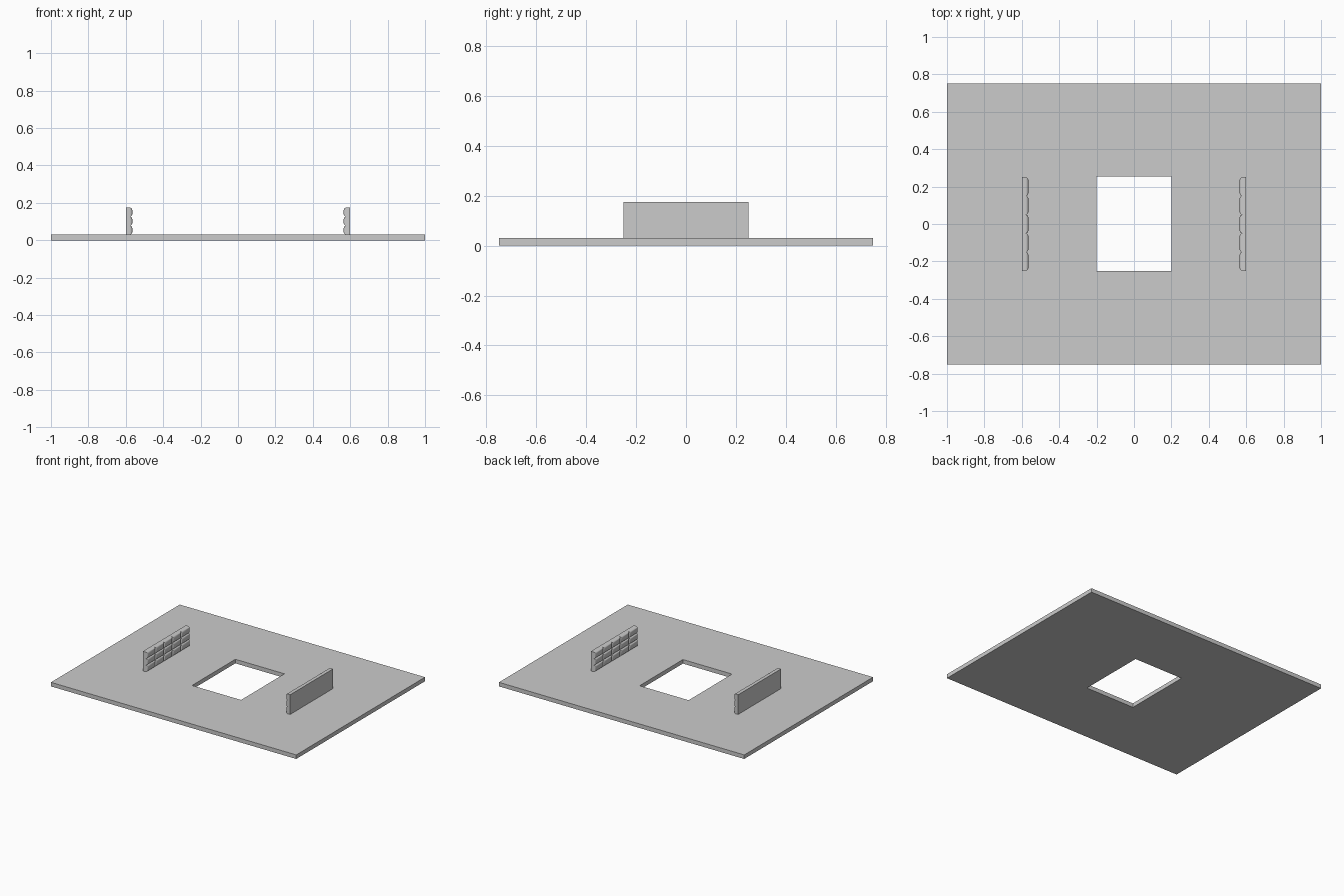
import bpy, bmesh

if "Cube" in bpy.data.objects:
    bpy.data.objects.remove(bpy.data.objects["Cube"])

THICK = 0.03


def finish(name, bm):
    bmesh.ops.recalc_face_normals(bm, faces=bm.faces)
    mesh = bpy.data.meshes.new(name)
    bm.to_mesh(mesh)
    bm.free()
    obj = bpy.data.objects.new(name, mesh)
    bpy.context.collection.objects.link(obj)
    return obj


def rectangle(bm, x0, x1, y0, y1, z):
    return [bm.verts.new((x, y, z)) for x, y in ((x0, y0), (x1, y0), (x1, y1), (x0, y1))]


# Base plate with a rectangular opening
bm = bmesh.new()
rings = [rectangle(bm, -1, 1, -0.75, 0.75, 0),
         rectangle(bm, -1, 1, -0.75, 0.75, THICK),
         rectangle(bm, -0.2, 0.2, -0.25, 0.255, THICK),
         rectangle(bm, -0.2, 0.2, -0.25, 0.255, 0)]
for a, b in zip(rings, rings[1:] + rings[:1]):
    for i in range(4):
        j = (i + 1) % 4
        bm.faces.new((a[i], a[j], b[j], b[i]))
finish("base_plate", bm)

# Padded panels: 5 x 3 pillows, flat outside and rounded towards the middle
COLS, ROWS = 5, 3
X_IN, X_OUT = 0.565, 0.6
W, H = 0.5 / COLS, 0.145 / ROWS
bm = bmesh.new()
for c in range(COLS):
    for r in range(ROWS):
        new = bmesh.ops.create_cube(bm, size=1)["verts"]
        bmesh.ops.scale(bm, vec=(X_OUT - X_IN, W, H), verts=new)
        bmesh.ops.translate(bm, verts=new, vec=(
            (X_IN + X_OUT) / 2, -0.25 + W * (c + 0.5), THICK + H * (r + 0.5)))
        inner = {v for v in new if v.co.x < X_IN + 0.001}
        edges = [e for e in bm.edges if e.verts[0] in inner and e.verts[1] in inner]
        bmesh.ops.bevel(bm, geom=edges, offset=0.014, segments=4,
                        profile=0.5, affect='EDGES')
panels = finish("padded_panels", bm)
panels.modifiers.new("both_sides", 'MIRROR').use_axis[0] = True

bpy.context.view_layer.objects.active = panels
panels.select_set(True)
bpy.ops.object.shade_smooth_by_angle()
